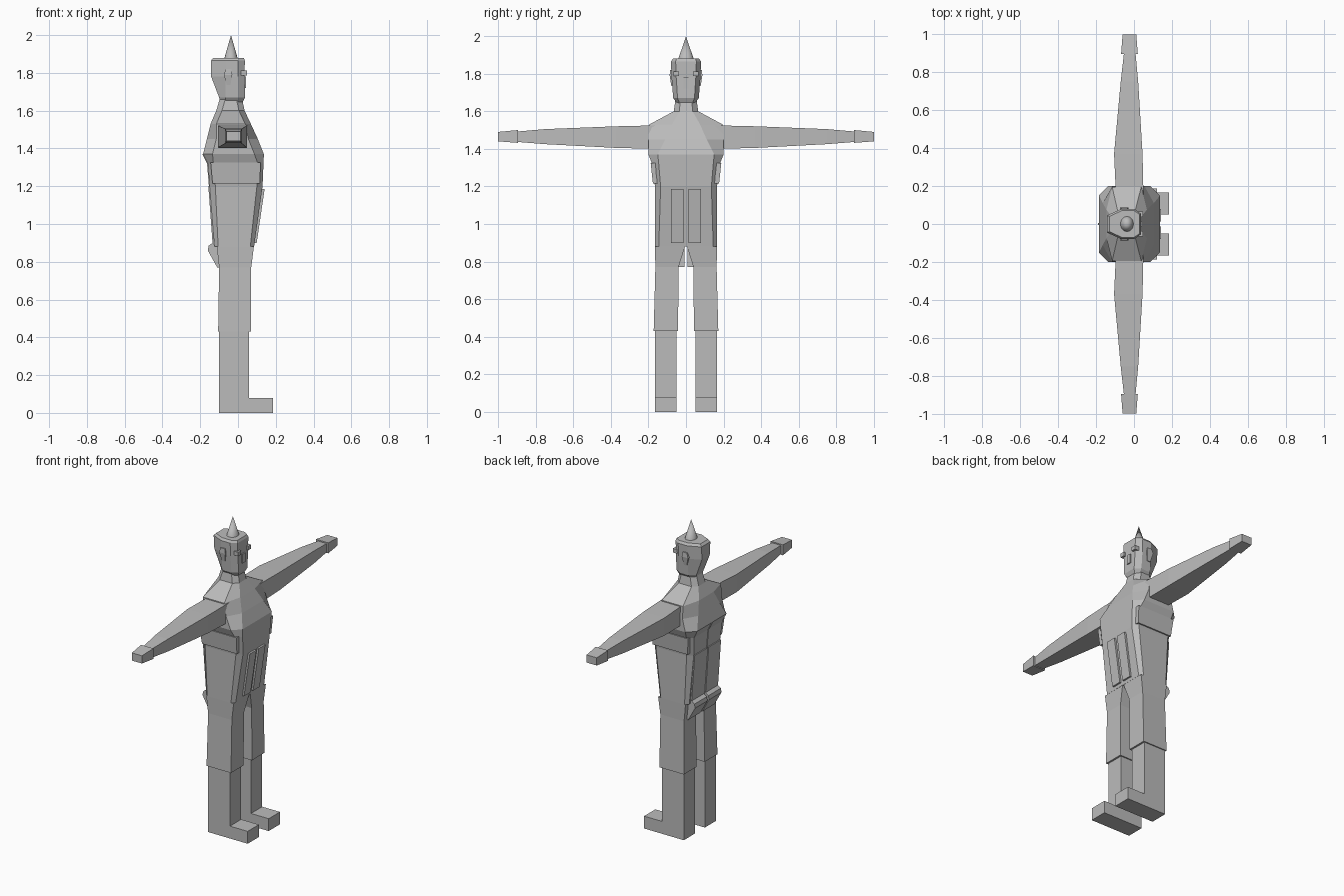
import bpy, bmesh, math
from mathutils import Vector

cube = bpy.data.objects.get("Cube")
if cube:
    bpy.data.objects.remove(cube)

grey = bpy.data.materials.new("plain grey")
grey.use_nodes = True
grey.diffuse_color = (0.5, 0.5, 0.5, 1)
grey.node_tree.nodes["Principled BSDF"].inputs["Base Color"].default_value = (0.5, 0.5, 0.5, 1)


def loft(name, rings):
    """Skin a stack of equal-length point rings and cap both ends."""
    bm = bmesh.new()
    rows = [[bm.verts.new(p) for p in ring] for ring in rings]
    n = len(rows[0])
    for low, high in zip(rows, rows[1:]):
        for i in range(n):
            j = (i + 1) % n
            bm.faces.new((low[i], low[j], high[j], high[i]))
    bm.faces.new(rows[0][::-1])
    bm.faces.new(rows[-1])
    bmesh.ops.recalc_face_normals(bm, faces=bm.faces)
    mesh = bpy.data.meshes.new(name)
    bm.to_mesh(mesh)
    bm.free()
    mesh.materials.append(grey)
    ob = bpy.data.objects.new(name, mesh)
    bpy.context.collection.objects.link(ob)
    return ob


def rect(z, x0, x1, y0, y1):
    return [(x0, y0, z), (x1, y0, z), (x1, y1, z), (x0, y1, z)]


def octagon(z, x0, x1, w, cx, cy):
    """Level rectangle with cut corners, symmetric in y."""
    half = [(x0, w - cy), (x0 + cx, w), (x1 - cx, w), (x1, w - cy)]
    return [(x, y, z) for x, y in half] + [(x, -y, z) for x, y in half[::-1]]


def box(name, x0, x1, y0, y1, z0, z1):
    return loft(name, [rect(z0, x0, x1, y0, y1), rect(z1, x0, x1, y0, y1)])


# Jacket body, waist to collar
loft("jacket", [octagon(*r) for r in (
    (0.88, -0.125, 0.085, 0.165, 0.02, 0.02),
    (1.20, -0.15, 0.13, 0.165, 0.03, 0.03),
    (1.32, -0.16, 0.135, 0.18, 0.03, 0.035),
    (1.37, -0.185, 0.137, 0.20, 0.05, 0.05),
    (1.45, -0.165, 0.105, 0.20, 0.05, 0.09),
    (1.53, -0.145, 0.068, 0.195, 0.03, 0.12),
    (1.60, -0.115, 0.035, 0.065, 0.03, 0.03),
    (1.67, -0.095, 0.02, 0.055, 0.03, 0.025))])

# Head with a narrow back, wide temples and flat face
def head_ring(z, back, front, w, face, rear):
    half = [(back, rear), (-0.065, w), (0.0, w), (front, face)]
    return [(x, y, z) for x, y in half] + [(x, -y, z) for x, y in half[::-1]]

loft("head", [head_ring(*r) for r in (
    (1.645, -0.095, 0.025, 0.05, 0.035, 0.03),
    (1.67, -0.10, 0.037, 0.068, 0.045, 0.035),
    (1.78, -0.142, 0.035, 0.077, 0.052, 0.04),
    (1.865, -0.143, 0.036, 0.08, 0.055, 0.045),
    (1.88, -0.13, 0.03, 0.07, 0.05, 0.04))])
box("nose", 0.03, 0.043, -0.014, 0.014, 1.72, 1.78)

# Spike on the crown
bpy.ops.mesh.primitive_cone_add(vertices=16, radius1=0.04, radius2=0,
                                depth=0.125, location=(-0.037, 0, 1.9375))
spike = bpy.context.object
spike.name = "helmet_spike"
spike.scale = (0.9, 1.05, 1)
spike.data.materials.append(grey)
bpy.ops.object.shade_smooth_by_angle(angle=math.radians(40))

# Raised seam down the back
loft("back_seam", [rect(z, x - 0.004, x + 0.02, -0.004, 0.004)
                   for z, x in ((0.89, -0.126), (1.20, -0.15), (1.32, -0.16), (1.37, -0.185))])

for side, s in (("left", 1), ("right", -1)):
    def ys(a, b):
        return (s * a, s * b)

    # Trouser leg flows out of the jacket hem and ends in a cuff
    loft(side + "_thigh", [rect(z, a, b, *ys(i, o)) for z, a, b, i, o in (
        (0.43, -0.105, 0.07, 0.042, 0.172),
        (0.77, -0.10, 0.07, 0.04, 0.163),
        (0.88, -0.112, 0.084, 0.005, 0.165))])
    box(side + "_boot_shaft", -0.10, 0.058, *ys(0.05, 0.165), 0, 0.435)
    box(side + "_boot_toe", 0.058, 0.185, *ys(0.05, 0.165), 0, 0.08)

    # Sleeve and hand, rings running outward along y
    def arm_ring(y, x0, x1, z0, z1):
        return [(x0, s * y, z0), (x1, s * y, z0), (x1, s * y, z1), (x0, s * y, z1)]

    loft(side + "_sleeve", [arm_ring(*r) for r in (
        (0.15, -0.095, 0.05, 1.40, 1.525),
        (0.37, -0.105, 0.045, 1.405, 1.52),
        (0.75, -0.07, 0.022, 1.425, 1.505),
        (0.90, -0.053, 0.008, 1.437, 1.492))])
    loft(side + "_hand", [arm_ring(*r) for r in (
        (0.895, -0.068, 0.02, 1.432, 1.50),
        (1.0, -0.06, 0.012, 1.44, 1.49))])

    # Side band around the ribs
    loft(side + "_side_band", [rect(z, a, b, *ys(0.14, o)) for z, a, b, o in (
        (1.215, -0.135, 0.115, 0.176),
        (1.325, -0.145, 0.12, 0.188))])

    # Long front flap
    loft(side + "_front_flap", [rect(z, x - 0.03, x, *ys(0.012, 0.08)) for z, x in (
        (0.90, 0.099), (1.185, 0.141))])

    # Coat tail that flares at the hem
    loft(side + "_coat_tail", [rect(z, a, b, *ys(0.008, 0.135)) for z, a, b in (
        (0.77, -0.11, -0.095),
        (0.86, -0.16, -0.10),
        (0.885, -0.155, -0.11),
        (0.90, -0.135, -0.11),
        (1.20, -0.157, -0.13))])

    # Eye and ear
    box(side + "_eye", 0.015, 0.048, *ys(0.036, 0.066), 1.787, 1.813)
    loft(side + "_ear", [rect(z, a, b, *ys(0.06, o)) for z, a, b, o in (
        (1.735, -0.06, -0.04, 0.078),
        (1.79, -0.075, -0.03, 0.087),
        (1.82, -0.065, -0.035, 0.085))])
